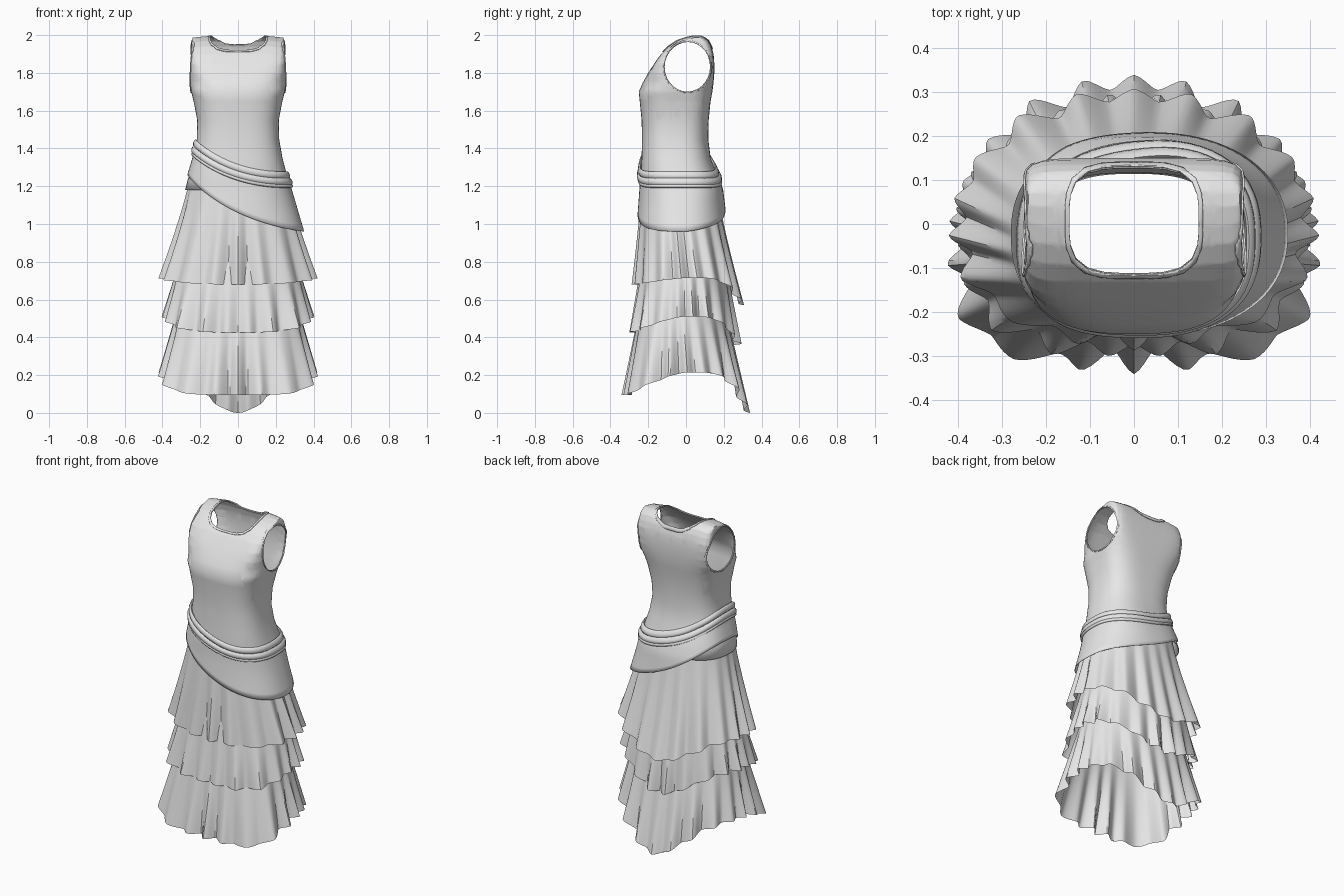
import bpy, bmesh, math
from mathutils import Vector

cube = bpy.data.objects.get("Cube")
if cube:
    bpy.data.objects.remove(cube, do_unlink=True)

fabric = bpy.data.materials.new("grey_fabric")
fabric.use_nodes = True
GREY = (0.8, 0.8, 0.8, 1)
fabric.diffuse_color = GREY
fabric.node_tree.nodes["Principled BSDF"].inputs["Base Color"].default_value = GREY

# Torso sections: height, front y, back y, half width
SECTIONS = [
    (0.93, -.254, .215, .35), (1.18, -.24, .19, .28), (1.25, -.24, .17, .262),
    (1.35, -.235, .13, .235), (1.45, -.233, .118, .218), (1.55, -.235, .12, .216),
    (1.65, -.245, .13, .235), (1.70, -.25, .14, .248), (1.75, -.228, .146, .255),
    (1.80, -.20, .15, .256), (1.85, -.168, .15, .254), (1.90, -.132, .146, .251),
    (1.94, -.093, .135, .248), (1.97, -.048, .12, .245), (1.985, -.005, .10, .243),
    (1.995, .04, .075, .24)]


def ramp(v, lo, hi):
    return min(1, max(0, (v - lo) / (hi - lo)))


def oval(a, front, back, width, n_front, n_back):
    """Point on a squarish oval at angle a."""
    c, s = math.cos(a), math.sin(a)
    n = n_back if s > 0 else n_front
    r = (abs(c) ** n + abs(s) ** n) ** (-1 / n)
    return Vector((width * c * r, (front + back) / 2 + (back - front) / 2 * s * r, 0))


def torso_point(a, z, push=0):
    """Point on the torso surface at height z, pushed outward."""
    z = min(max(z, SECTIONS[0][0]), SECTIONS[-1][0])
    for lo, hi in zip(SECTIONS, SECTIONS[1:]):
        if z <= hi[0]:
            break
    t = (z - lo[0]) / (hi[0] - lo[0])
    f, b, w = (p + (q - p) * t for p, q in zip(lo[1:], hi[1:]))
    # round hips and chest, squarer back, flat sides at the arm openings
    n = 2.3 + .4 * ramp(z, 1.1, 1.35)
    n_front = n + .1 * ramp(z, 1.45, 1.7) + 5.5 * ramp(z, 1.77, 1.92)
    n_back = n + ramp(z, 1.45, 1.7) + 4.6 * ramp(z, 1.7, 1.9)
    p = oval(a, f - push, b + push, w + push, n_front, n_back)
    # shoulders slope down a little
    p.z = z - .1 * max(0, abs(p.x) - .16) * ramp(z, 1.85, 1.95)
    return p


def loft(rings, closed=False):
    """Skin closed rings, listed from the bottom up."""
    bm = bmesh.new()
    rows = [[bm.verts.new(p) for p in ring] for ring in rings]
    pairs = list(zip(rows, rows[1:]))
    if closed:
        pairs.append((rows[-1], rows[0]))
    for low, high in pairs:
        n = len(low)
        for i in range(n):
            j = (i + 1) % n
            bm.faces.new((low[i], low[j], high[j], high[i]))
    return bm, rows


def finish(bm, name, angle=40, thick=0, offset=-1):
    me = bpy.data.meshes.new(name)
    bm.to_mesh(me)
    bm.free()
    me.shade_smooth()
    me.set_sharp_from_angle(angle=math.radians(angle))
    me.materials.append(fabric)
    ob = bpy.data.objects.new(name, me)
    bpy.context.collection.objects.link(ob)
    if thick:
        mod = ob.modifiers.new("thickness", 'SOLIDIFY')
        mod.thickness, mod.offset = thick, offset


def angles(n):
    return [math.tau * i / n for i in range(n)]


# ---- openings: convex outlines in the plane of axes i, j ----
class Opening:
    def __init__(self, i, j, centre, radii, power, scale, region):
        self.region, self.planes = region, []
        pts = []
        for a in angles(28):
            p = oval(a, -1, 1, 1, power, power)
            v = Vector((0, 0, 0))
            v[i] = centre[0] + radii[0] * scale * p.x
            v[j] = centre[1] + radii[1] * scale * p.y
            pts.append(v)
        mid = sum(pts, Vector()) / len(pts)
        for p, q in zip(pts, pts[1:] + pts[:1]):
            no = Vector((0, 0, 0))
            no[i], no[j] = (q - p)[j], -(q - p)[i]
            no.normalize()
            if no.dot(p - mid) < 0:
                no.negate()
            self.planes.append((p, no))

    def cut(self, bm):
        for co, no in self.planes:
            faces = [f for f in bm.faces if self.region(f.calc_center_median())]
            geom = {e for f in faces for e in (*f.edges, *f.verts)}
            bmesh.ops.bisect_plane(bm, geom=faces + list(geom), dist=1e-5,
                                   plane_co=co, plane_no=no)

    def holds(self, face):
        c = face.calc_center_median()
        return self.region(c) and all(no.dot(c - co) < 0 for co, no in self.planes)


def neck(scale):
    return Opening(0, 1, (0, .008), (.147, .122), 3.5, scale, lambda c: c.z > 1.86)


def armhole(scale):
    return Opening(1, 2, (.008, 1.832), (.122, .132), 2, scale,
                   lambda c: abs(c.x) > .19 and c.z > 1.6)


# ---- bodice with neck and arm openings, and their bindings ----
N = 80
bm, rows = loft([[torso_point(a, s[0]) for a in angles(N)] for s in SECTIONS[1:]])
top = rows[-1]
for i in range(N // 2):
    quad = [top[i], top[i + 1], top[N - i - 1], top[(N - i) % N]]
    bm.faces.new(list(dict.fromkeys(quad)))
pairs = [(neck(1), neck(1.07)), (armhole(1), armhole(1.05))]
for inner, outer in pairs:
    inner.cut(bm)
    outer.cut(bm)
holes = [f for f in bm.faces if any(p[0].holds(f) for p in pairs)]
bmesh.ops.delete(bm, geom=holes, context='FACES')
for name, (inner, outer) in zip(("neck_binding", "armhole_bindings"), pairs):
    trim = bm.copy()
    rest = [f for f in trim.faces if not outer.holds(f)]
    bmesh.ops.delete(trim, geom=rest, context='FACES')
    bmesh.ops.remove_doubles(trim, verts=trim.verts, dist=.0008)
    finish(trim, name, thick=.004, offset=1)
bmesh.ops.remove_doubles(bm, verts=bm.verts, dist=.0008)
finish(bm, "bodice", 50, thick=.004)


# ---- slanted sash of rolled bands ----
def sash_z(a):
    x = torso_point(a, 1.27).x
    return 1.274 - .33 * x + .72 * x * x


BANDS = [(.023, .007, .019), (-.012, .011, .018), (-.034, .007, .011)]
for k, (dz, out, tall) in enumerate(BANDS):
    rings = []
    for b in angles(8):
        rings.append([torso_point(a, sash_z(a) + dz + tall * math.sin(b),
                                  out + .009 * math.cos(b)) for a in angles(72)])
    bm, _ = loft(rings, closed=True)
    finish(bm, f"sash_band_{k + 1}", 60)


# ---- slanted hip panel below the sash ----
def panel_hem(a):
    p = torso_point(a, 1.08)
    return 1.06 - .49 * p.x + .54 * p.x ** 2 + .03 * ramp(p.y, 0, .2)


rings = []
for r in range(9):
    t = r / 8
    rings.append([torso_point(a, panel_hem(a) + (sash_z(a) - panel_hem(a)) * t,
                              .009 - .004 * t) for a in angles(96)])
bm, _ = loft(rings)
finish(bm, "hip_panel", 50, thick=.002)


# ---- pleated skirt tiers ----
def tier(name, z_top, top, hem, z_side, front_dip, back_dip, folds, amp, phase, flare):
    """top and hem: front y, back y, half width, front and back squareness."""
    rings = []
    for r in range(13):
        u = 1 - r / 12
        ring = []
        for i in range(216):
            # angle from the centre front, so folds mirror left to right
            b = math.tau * i / 216 - math.pi
            a = b - math.pi / 2
            shape = [p + (q - p) * u ** flare for p, q in zip(top, hem)]
            f, bk = shape[:2]
            p = oval(a, *shape)
            s = (p.y - (f + bk) / 2) / ((bk - f) / 2)
            dip = front_dip * abs(s) ** 1.4 if s < 0 else back_dip * s ** 4
            wave = math.cos(folds * b + phase + .8 * math.sin(4 * b))
            fold = .5 * wave + math.asin(max(-1, min(1, wave))) / math.pi
            size = amp * u ** 1.3 * (1 + .35 * math.cos(5 * b + phase))
            p += Vector((p.x, p.y, 0)).normalized() * fold * size
            p.z = z_top + (z_side - dip - z_top) * u
            ring.append(p)
        rings.append(ring)
    bm, _ = loft(rings)
    finish(bm, name, 35)


tier("upper_tier", 1.27, (-.23, .15, .252, 2.3, 2.3), (-.262, .295, .4, 2.5, 1.9),
     .715, .035, .145, 18, .019, 0, 1.2)
tier("middle_tier", .82, (-.235, .21, .31, 2.4, 2.1), (-.287, .275, .387, 2.9, 1.9),
     .51, .085, .15, 20, .02, math.pi, 1)
tier("lower_tier", .6, (-.24, .2, .31, 2.6, 2.1), (-.312, .325, .398, 4.2, 1.8),
     .215, .12, .215, 20, .022, 0, 1)
